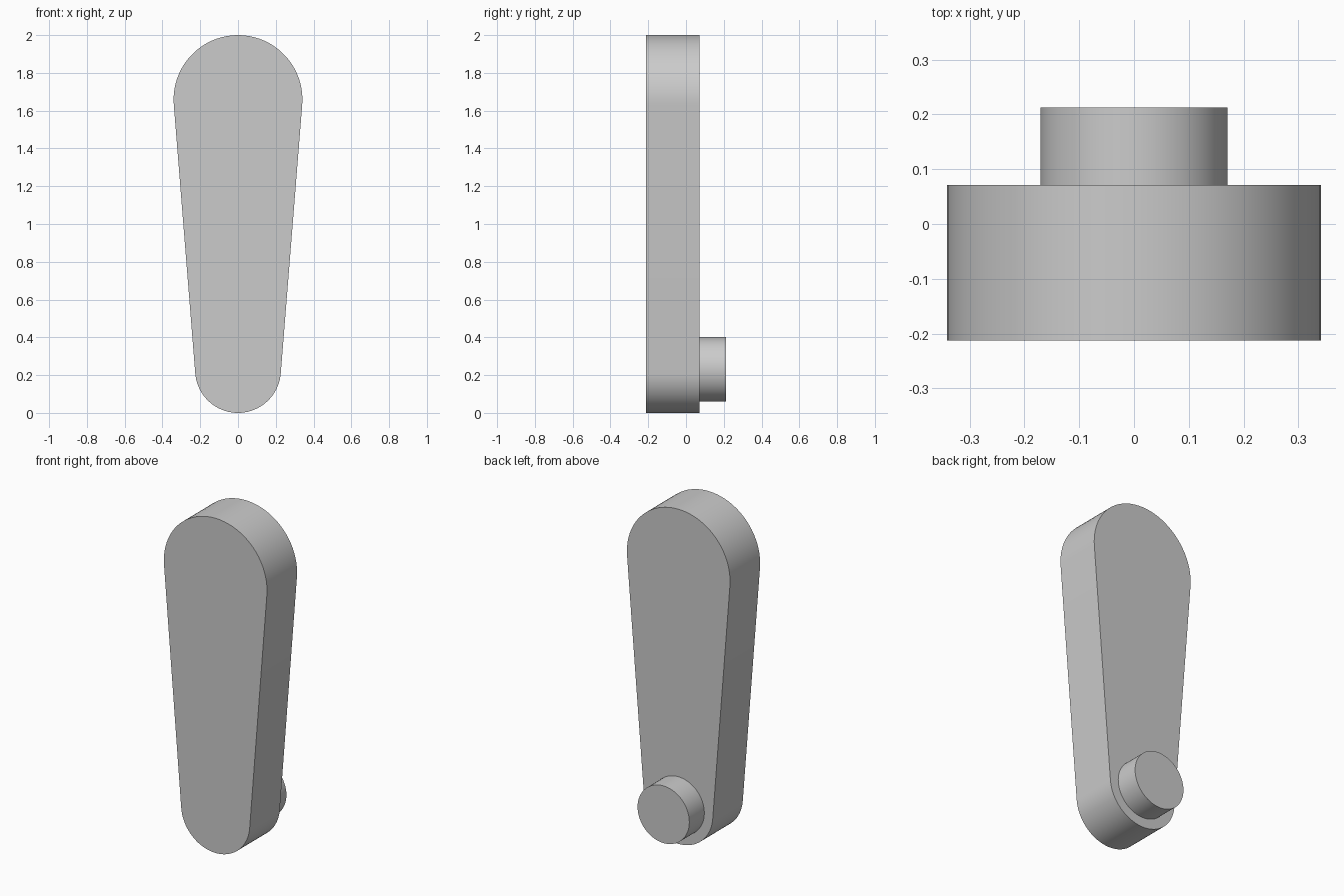
import bpy
import bmesh
from math import asin, cos, sin, pi

cube = bpy.data.objects.get("Cube")
if cube:
    bpy.data.objects.remove(cube, do_unlink=True)

grey = bpy.data.materials.new("plain grey")
grey.use_nodes = True
colour = (0.6, 0.6, 0.6, 1)
grey.diffuse_color = colour
grey.node_tree.nodes["Principled BSDF"].inputs["Base Color"].default_value = colour


def arc(radius, height, start, end, steps):
    """Points (x, z) on an arc centred on x = 0."""
    angles = [start + (end - start) * i / steps for i in range(steps + 1)]
    return [(radius * cos(a), height + radius * sin(a)) for a in angles]


def extrude_profile(name, profile, front, back):
    """Solid made by sweeping an x-z outline along y."""
    bm = bmesh.new()
    face = bm.faces.new([bm.verts.new((x, front, z)) for x, z in profile])
    swept = bmesh.ops.extrude_face_region(bm, geom=[face], use_keep_orig=True)
    verts = [v for v in swept["geom"] if isinstance(v, bmesh.types.BMVert)]
    bmesh.ops.translate(bm, verts=verts, vec=(0, back - front, 0))
    bmesh.ops.recalc_face_normals(bm, faces=bm.faces)
    mesh = bpy.data.meshes.new(name)
    bm.to_mesh(mesh)
    bm.free()
    mesh.materials.append(grey)
    obj = bpy.data.objects.new(name, mesh)
    bpy.context.collection.objects.link(obj)
    bpy.ops.object.select_all(action="DESELECT")
    obj.select_set(True)
    bpy.context.view_layer.objects.active = obj
    bpy.ops.object.shade_smooth_by_angle(angle=pi / 6)
    return obj


# Tapered arm: two round ends joined by tangent sides
top_r, low_r = 0.341, 0.227
top_z, low_z = 2 - top_r, low_r
tilt = asin((top_r - low_r) / (top_z - low_z))
outline = arc(top_r, top_z, -tilt, pi + tilt, 40)
outline += arc(low_r, low_z, pi + tilt, 2 * pi - tilt, 40)
extrude_profile("tapered_arm", outline, -0.213, 0.071)

# Round peg on the back of the narrow end
extrude_profile("back_peg", arc(0.171, 0.23, 0, 2 * pi, 64)[:-1], 0.06, 0.213)
